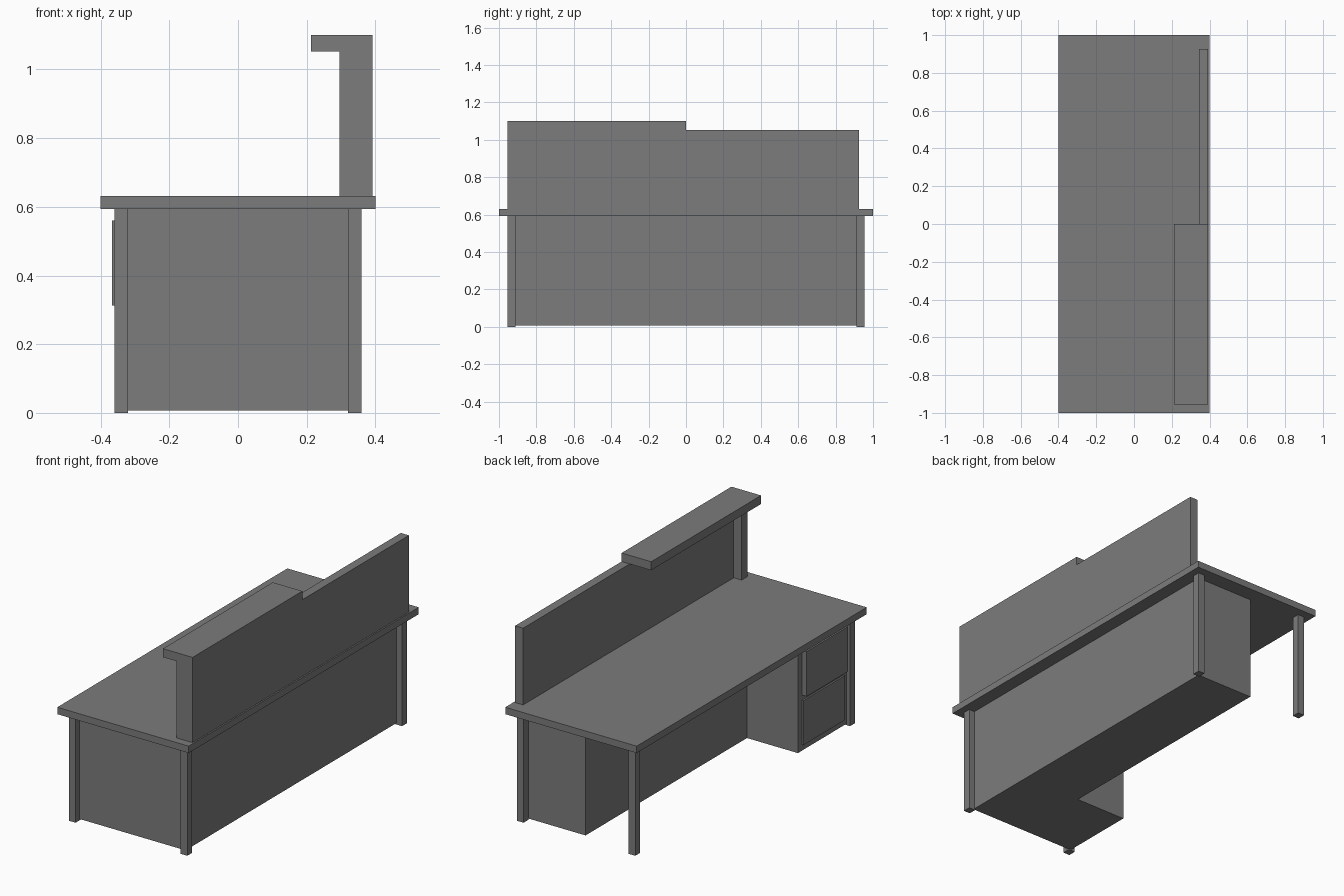
import bpy
import bmesh

if "Cube" in bpy.data.objects:
    bpy.data.objects.remove(bpy.data.objects["Cube"])

# Dark grey finish shared by every part
finish_mat = bpy.data.materials.new("dark_grey")
finish_mat.diffuse_color = (0.2, 0.2, 0.2, 1)
finish_mat.use_nodes = True
finish_mat.node_tree.nodes["Principled BSDF"].inputs["Base Color"].default_value = finish_mat.diffuse_color


def box(name, x, y, z):
    """Axis-aligned box from (min, max) ranges."""
    bm = bmesh.new()
    bmesh.ops.create_cube(bm, size=1)
    for v in bm.verts:
        v.co = [r[0] if c < 0 else r[1] for c, r in zip(v.co, (x, y, z))]
    return finish(name, bm)


def prism(name, outline, z0, z1):
    """Plan outline extruded upwards."""
    bm = bmesh.new()
    face = bm.faces.new([bm.verts.new((px, py, z0)) for px, py in outline])
    ext = bmesh.ops.extrude_face_region(bm, geom=[face])
    for v in ext["geom"]:
        if isinstance(v, bmesh.types.BMVert):
            v.co.z = z1
    bmesh.ops.recalc_face_normals(bm, faces=bm.faces[:])
    return finish(name, bm)


def finish(name, bm):
    mesh = bpy.data.meshes.new(name)
    bm.to_mesh(mesh)
    bm.free()
    mesh.materials.append(finish_mat)
    obj = bpy.data.objects.new(name, mesh)
    bpy.context.collection.objects.link(obj)
    return obj


TOP_LOW, TOP_HIGH = 0.593, 0.631

# Worktop
box("desk_top", (-0.40, 0.40), (-1, 1), (TOP_LOW, TOP_HIGH))

# Four square legs
for side_x, sx in (("left", -1), ("right", 1)):
    for side_y, sy in (("front", -1), ("back", 1)):
        box(f"{side_y}_{side_x}_leg",
            sorted((sx * 0.32, sx * 0.36)),
            sorted((sy * 0.912, sy * 0.955)), (0, TOP_LOW))

# L-shaped cabinet: long body plus drawer unit at the front end
prism("cabinet_body",
      [(0.325, -0.92), (0.325, 0.913), (-0.028, 0.913),
       (-0.028, -0.49), (-0.338, -0.49), (-0.338, -0.92)],
      0.007, TOP_LOW)

# Drawer fronts; the upper one stands out further
box("upper_drawer", (-0.367, -0.33), (-0.885, -0.525), (0.313, 0.56))
box("lower_drawer", (-0.347, -0.33), (-0.885, -0.525), (0.04, 0.285))

# Privacy screen, counter shelf and its post
box("screen_panel", (0.343, 0.392), (-0.955, 0.926), (TOP_HIGH, 1.053))
box("counter_shelf", (0.212, 0.392), (-0.955, 0), (1.053, 1.10))
box("shelf_post", (0.295, 0.343), (-0.955, -0.905), (TOP_HIGH, 1.053))
